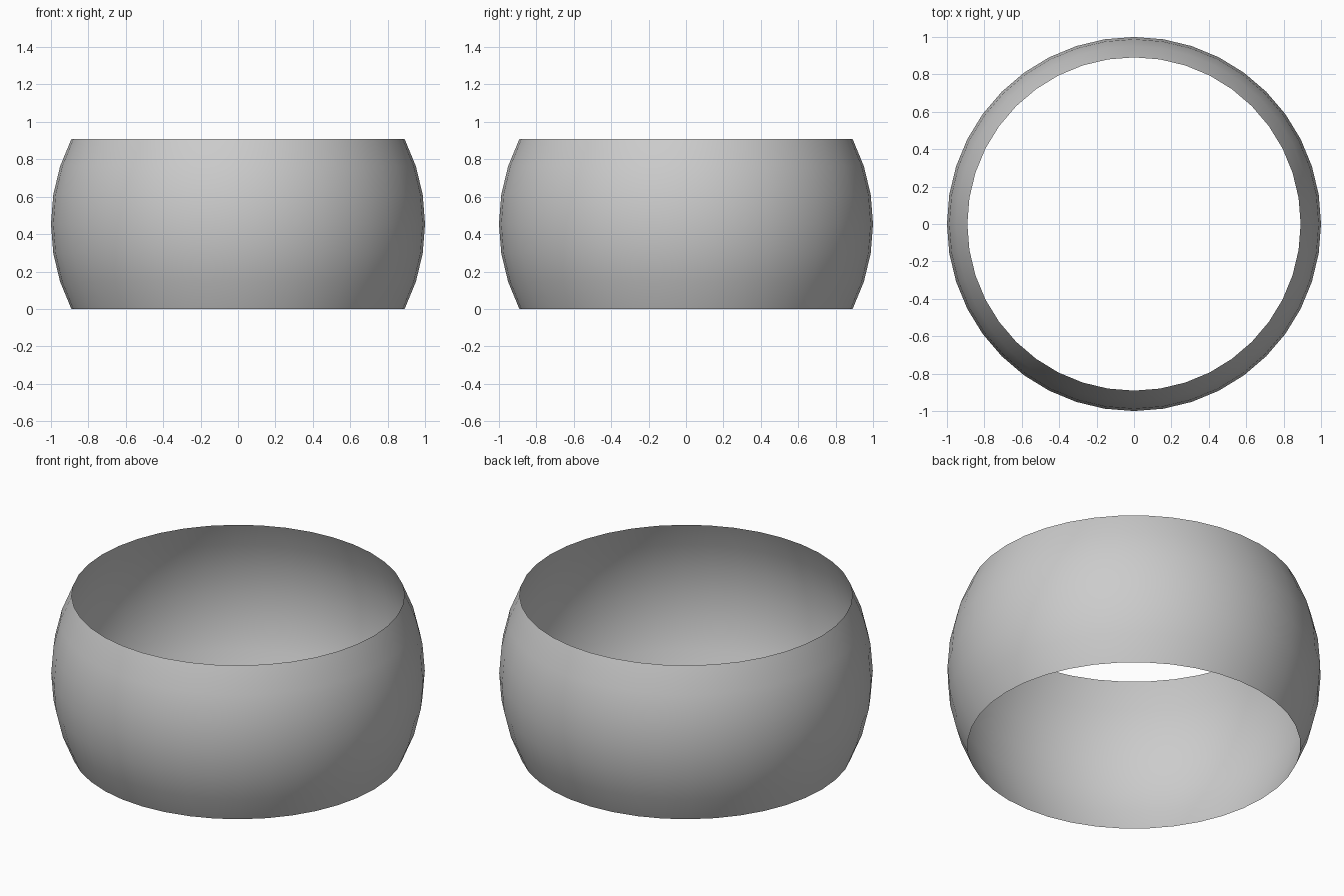
import bpy, bmesh, math

if "Cube" in bpy.data.objects:
    bpy.data.objects.remove(bpy.data.objects["Cube"])

# Band: the middle slice of a unit sphere, open at top and bottom
HALF = math.sin(math.radians(27))
bm = bmesh.new()
bmesh.ops.create_uvsphere(bm, u_segments=40, v_segments=20, radius=1.0)
caps = [v for v in bm.verts if abs(v.co.z) > HALF + 0.01]
bmesh.ops.delete(bm, geom=caps, context='VERTS')

# Stand it on the floor
bmesh.ops.translate(bm, verts=bm.verts, vec=(0, 0, HALF))
for f in bm.faces:
    f.smooth = True

mesh = bpy.data.meshes.new("round_band")
bm.to_mesh(mesh)
bm.free()
bpy.context.collection.objects.link(bpy.data.objects.new("round_band", mesh))
